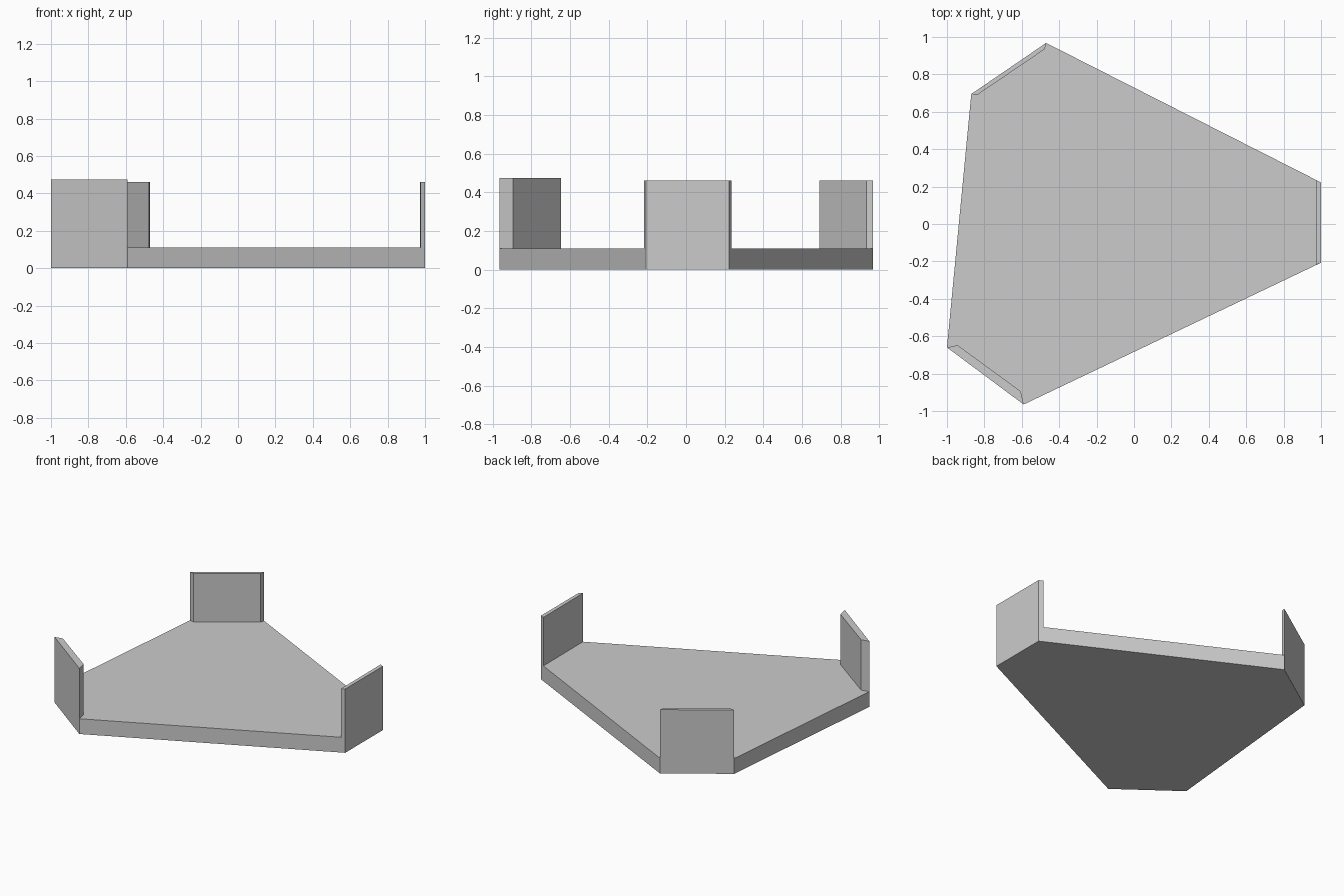
import bpy, bmesh

if "Cube" in bpy.data.objects:
    bpy.data.objects.remove(bpy.data.objects["Cube"])

DECK = 0.11
# Each corner wall in plan: outer start, outer end, inner end, inner start, top height
WALLS = [
    ((-0.87, 0.695), (-0.47, 0.968), (-0.477, 0.935), (-0.838, 0.69), 0.46),
    ((1.0, 0.222), (1.0, -0.207), (0.975, -0.218), (0.972, 0.236), 0.46),
    ((-0.59, -0.965), (-1.0, -0.66), (-0.943, -0.648), (-0.605, -0.895), 0.473),
]


def extrude_up(bm, faces, dz):
    """Extrude faces straight up and return the new top faces."""
    geom = bmesh.ops.extrude_face_region(bm, geom=faces, use_keep_orig=False)["geom"]
    verts = [g for g in geom if isinstance(g, bmesh.types.BMVert)]
    bmesh.ops.translate(bm, verts=verts, vec=(0, 0, dz))
    return [g for g in geom if isinstance(g, bmesh.types.BMFace)]


bm = bmesh.new()

# Footprint: the base plate outline with three wall strips along its short sides
bottom_loop, deck_loop, strips = [], [], []
for a, b, bi, ai, top in WALLS:
    va, vb, vbi, vai = [bm.verts.new((x, y, DECK)) for x, y in (a, b, bi, ai)]
    strips.append((bm.faces.new((va, vai, vbi, vb)), top))
    deck_loop += [va, vai, vbi, vb]
    bottom_loop += [va, vb]
deck = bm.faces.new(deck_loop)

# Base plate: sides and underside
low = [bm.verts.new((v.co.x, v.co.y, 0)) for v in bottom_loop]
bm.faces.new(low)
n = len(low)
for i in range(n):
    j = (i + 1) % n
    bm.faces.new((bottom_loop[i], bottom_loop[j], low[j], low[i]))

# Corner walls rising from the plate
for face, top in strips:
    extrude_up(bm, [face], top - DECK)

# Clean flat faces and consistent normals
bmesh.ops.recalc_face_normals(bm, faces=bm.faces[:])
bmesh.ops.dissolve_limit(bm, angle_limit=0.001, verts=bm.verts[:], edges=bm.edges[:])
bmesh.ops.recalc_face_normals(bm, faces=bm.faces[:])

mesh = bpy.data.meshes.new("tray_with_corner_walls")
bm.to_mesh(mesh)
bm.free()
bpy.context.collection.objects.link(bpy.data.objects.new("tray_with_corner_walls", mesh))
